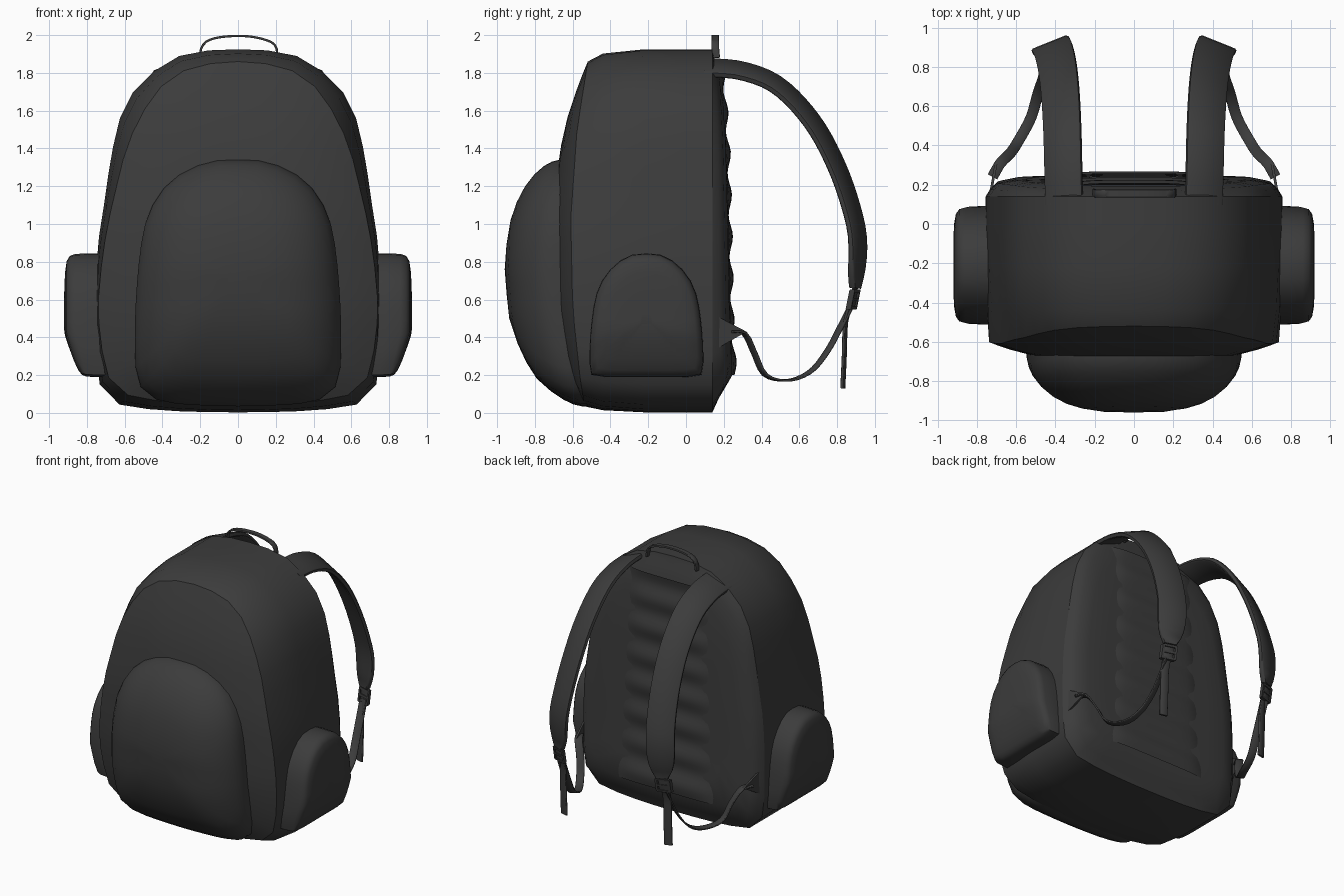
import bpy, bmesh, math
from mathutils import Vector

if "Cube" in bpy.data.objects:
    bpy.data.objects.remove(bpy.data.objects["Cube"])

fabric = bpy.data.materials.new("charcoal_fabric")
fabric.diffuse_color = (0.045, 0.045, 0.045, 1)
fabric.use_nodes = True
fabric.node_tree.nodes["Principled BSDF"].inputs["Base Color"].default_value = fabric.diffuse_color


def lerp_table(tab, v):
    """Piecewise linear lookup; tab is sorted by its first value."""
    if v <= tab[0][0]:
        return tab[0][1]
    for (a, fa), (b, fb) in zip(tab, tab[1:]):
        if v <= b:
            return fa + (fb - fa) * (v - a) / (b - a)
    return tab[-1][1]


def spline(pts, n):
    """Smooth curve through pts, resampled to n evenly spaced points."""
    p = [Vector(q) for q in pts]
    p = [p[0] * 2 - p[1]] + p + [p[-1] * 2 - p[-2]]
    d = []
    for i in range(1, len(p) - 2):
        a, b, c, e = p[i - 1:i + 3]
        for k in range(12):
            t = k / 12
            d.append(0.5 * (2 * b + (c - a) * t + (2 * a - 5 * b + 4 * c - e) * t * t
                            + (3 * b - a - 3 * c + e) * t ** 3))
    d.append(p[-2])
    acc = [0]
    for a, b in zip(d, d[1:]):
        acc.append(acc[-1] + (b - a).length)
    out = []
    for i in range(n):
        s = acc[-1] * i / (n - 1)
        j = max(k for k in range(len(d) - 1) if acc[k] <= s + 1e-9)
        f = min(1, (s - acc[j]) / max(1e-9, acc[j + 1] - acc[j]))
        out.append(d[j].lerp(d[j + 1], f))
    return out


def arch(half, n=20):
    """Closed outline from a right-hand half that runs top to bottom."""
    h = spline(half, n)
    return h + [Vector((-v.x, v.y)) for v in reversed(h[1:-1])]


def finish(name, bm, mirror=False, angle=40):
    bmesh.ops.recalc_face_normals(bm, faces=bm.faces[:])
    me = bpy.data.meshes.new(name)
    bm.to_mesh(me)
    bm.free()
    me.materials.append(fabric)
    ob = bpy.data.objects.new(name, me)
    bpy.context.collection.objects.link(ob)
    bpy.ops.object.select_all(action='DESELECT')
    ob.select_set(True)
    bpy.context.view_layer.objects.active = ob
    bpy.ops.object.shade_smooth_by_angle(angle=math.radians(angle))
    if mirror:
        ob.modifiers.new("mirror", 'MIRROR')
    return ob


def loft(name, rings, caps=(False, False), mirror=False, angle=40):
    bm = bmesh.new()
    vs = [[bm.verts.new(p) for p in r] for r in rings]
    n = len(rings[0])
    for a, b in zip(vs, vs[1:]):
        for i in range(n):
            j = (i + 1) % n
            bm.faces.new((a[i], a[j], b[j], b[i]))
    for ring, cap in zip((vs[0], vs[-1]), caps):
        if cap:
            bm.faces.new(ring)
    return finish(name, bm, mirror, angle)


def shrink(outline, t, c):
    return [c + (p - c) * t for p in outline]


def ribbon(name, pts, widths, thick, n=24, across=(1, 0, 0), tilt=0.0, mirror=True):
    """Flat strap along a path; widths is a table over 0..1 of its length."""
    path = spline(pts, n)
    rings = []
    for i, p in enumerate(path):
        t = (path[min(i + 1, n - 1)] - path[max(i - 1, 0)]).normalized()
        a = Vector(across)
        a = (a - t * a.dot(t)).normalized()
        nrm = a.cross(t)
        a, nrm = (a - nrm * tilt).normalized(), (nrm + a * tilt).normalized()
        w = lerp_table(widths, i / (n - 1)) / 2
        h = thick / 2
        rings.append([p + a * w + nrm * h * .6, p + a * w * .9 + nrm * h, p - a * w * .9 + nrm * h,
                      p - a * w + nrm * h * .6, p - a * w - nrm * h * .6, p - a * w * .9 - nrm * h,
                      p + a * w * .9 - nrm * h, p + a * w - nrm * h * .6])
    return loft(name, rings, (True, True), mirror, 50)


# Outlines seen from the front
outer = arch([(0, 1.925), (.15, 1.92), (.31, 1.89), (.43, 1.82), (.54, 1.72), (.62, 1.575), (.67, 1.365),
              (.705, 1.13), (.745, .85), (.755, .5), (.745, .22), (.70, .09), (.59, .035), (.3, .008), (0, .003)])
inner = arch([(0, 1.86), (.14, 1.85), (.27, 1.82), (.405, 1.73), (.51, 1.58), (.59, 1.4), (.645, 1.19),
              (.70, .94), (.735, .66), (.735, .45), (.69, .2), (.6, .1), (.3, .05), (0, .035)])
pocket = arch([(0, 1.34), (.12, 1.335), (.245, 1.295), (.375, 1.21), (.475, 1.05), (.52, .84), (.545, .5),
               (.54, .22), (.50, .12), (.4, .06), (.2, .04), (0, .035)])
seam = [(.05, -.54), (.18, -.56), (.55, -.60), (1.03, -.61), (1.5, -.577), (1.86, -.52)]

# Main body: gusset running from the front seam to the back seam
blend = [a.lerp(b, .65) for a, b in zip(inner, outer)]
loft("main_body", [[(p.x, lerp_table(seam, p.y), p.y) for p in inner],
                   [(p.x, -.44, p.y) for p in blend],
                   [(p.x, -.22, p.y) for p in outer],
                   [(p.x, 0, p.y) for p in outer],
                   [(p.x, .14, p.y) for p in outer]])

# Front panel, gently domed
rings = []
for t in (1, .93, .85, .73, .6, .45, .25, .08):
    rings.append([(p.x, lerp_table(seam, p.y) - .10 * (1 - t ** 3), p.y)
                  for p in shrink(inner, t, Vector((0, .75)))])
loft("front_panel", rings, (False, True))

# Back panel
back = [(.05, .17), (.2, .25), (.5, .235), (1, .225), (1.4, .215), (1.8, .19), (1.9, .15)]
rings = []
for t, k in ((1, 0), (.97, .4), (.92, .75), (.8, .95), (.6, 1), (.35, 1), (.1, 1)):
    rings.append([(p.x, .14 + (lerp_table(back, p.y) - .14) * k, p.y)
                  for p in shrink(outer, t, Vector((0, .9)))])
loft("back_panel", rings, (False, True))

# Rippled padding down the middle of the back
bm = bmesh.new()
rows = []
for i in range(57):
    z = .2 + 1.58 * i / 56
    row = []
    for j in range(13):
        u = -1 + j / 6
        y = lerp_table(back, z) + (.012 + .01 * math.sin(z * 2 * math.pi / .22)) * (1 - u ** 4) - .02 * u ** 8
        row.append(bm.verts.new((.45 * u * (1 - .2 * z / 1.8), y, z)))
    rows.append(row)
for a, b in zip(rows, rows[1:]):
    for j in range(12):
        bm.faces.new((a[j], b[j], b[j + 1], a[j + 1]))
finish("back_padding", bm)

# Large front pocket
base = [(.03, -.55), (.18, -.62), (.5, -.69), (.76, -.71), (1, -.70), (1.34, -.67)]
rings = [[(p.x, lerp_table(base, p.y) + .06, p.y) for p in pocket]]
for t in (1, .985, .95, .88, .78, .65, .5, .3, .1):
    rings.append([(p.x, lerp_table(base, p.y) - .25 * (1 - t ** 3) ** .6, p.y)
                  for p in shrink(pocket, t, Vector((0, .7)))])
loft("front_pocket", rings, (False, True))

# Side pockets: outline in y and z, lofted outward in x
half = [(0, .845), (.1, .83), (.2, .75), (.265, .63), (.295, .44), (.302, .25), (.29, .2), (.2, .19), (0, .19)]
side = [Vector((p.x - .21, p.y)) for p in arch(half, 16)]
rings = []
for x, t in ((.66, 1), (.78, 1), (.86, .99), (.89, .96), (.907, .88), (.916, .7), (.92, .4), (.92, .1)):
    rings.append([(x - max(0, .42 - p.y) * .33 * (x - .66) / .26, p.x, p.y)
                  for p in shrink(side, t, Vector((-.21, .5)))])
loft("side_pocket", rings, (False, True), True)

# Padded shoulder straps
ribbon("shoulder_strap",
       [(.355, .10, 1.83), (.36, .3, 1.81), (.365, .49, 1.73), (.375, .67, 1.54), (.39, .80, 1.3),
        (.41, .885, 1.05), (.425, .91, .88), (.43, .895, .66)],
       [(0, .2), (.88, .2), (.95, .17), (1, .09)], .036, 30, tilt=.4)

# Webbing: stub into the buckle, loose tail, and loop back to the body
ribbon("buckle_webbing", [(.43, .895, .68), (.435, .89, .62), (.435, .875, .55)], [(0, .07)], .014, 5, tilt=.3)
ribbon("loose_tail", [(.435, .875, .58), (.435, .845, .48), (.435, .838, .3), (.435, .83, .13)],
       [(0, .06)], .014, 10, tilt=.25)
ribbon("lower_webbing",
       [(.435, .87, .56), (.445, .82, .46), (.46, .75, .33), (.49, .66, .22), (.525, .54, .172), (.59, .42, .2),
        (.63, .36, .32), (.68, .31, .42), (.72, .24, .43)], [(0, .055)], .012, 28, across=(.85, .5, 0))

# Buckle frame: two side posts and three cross bars
bm = bmesh.new()
for cx, cz, sx, sz in ((-.045, 0, .015, .1), (.045, 0, .015, .1), (0, .045, .09, .016),
                       (0, 0, .09, .016), (0, -.045, .09, .016)):
    vs = bmesh.ops.create_cube(bm, size=1)['verts']
    for v in vs:
        lx, ly, lz = cx + v.co.x * sx, v.co.y * .028, cz + v.co.z * sz
        v.co = (.435 + lx, .885 + ly - .3 * lx + .2 * lz, .6 + lz)
finish("buckle", bm, True)

# Triangular webbing anchors at the lower back corners
bm = bmesh.new()
tri = [(.735, .13, .53), (.735, .13, .32), (.70, .32, .43)]
a = [bm.verts.new((x + .007, y, z)) for x, y, z in tri]
b = [bm.verts.new((x - .007, y, z)) for x, y, z in tri]
bm.faces.new(a)
bm.faces.new(b[::-1])
for i in range(3):
    bm.faces.new((a[i], b[i], b[(i + 1) % 3], a[(i + 1) % 3]))
finish("webbing_anchor", bm, True)

# Carry handle on top
ribbon("carry_handle", [(-.205, .16, 1.88), (-.19, .155, 1.94), (-.15, .155, 1.975), (-.06, .155, 1.993),
                        (.06, .155, 1.993), (.16, .155, 1.97), (.2, .155, 1.94), (.21, .16, 1.88)],
       [(0, .04)], .012, 24, across=(0, 1, 0), mirror=False)
